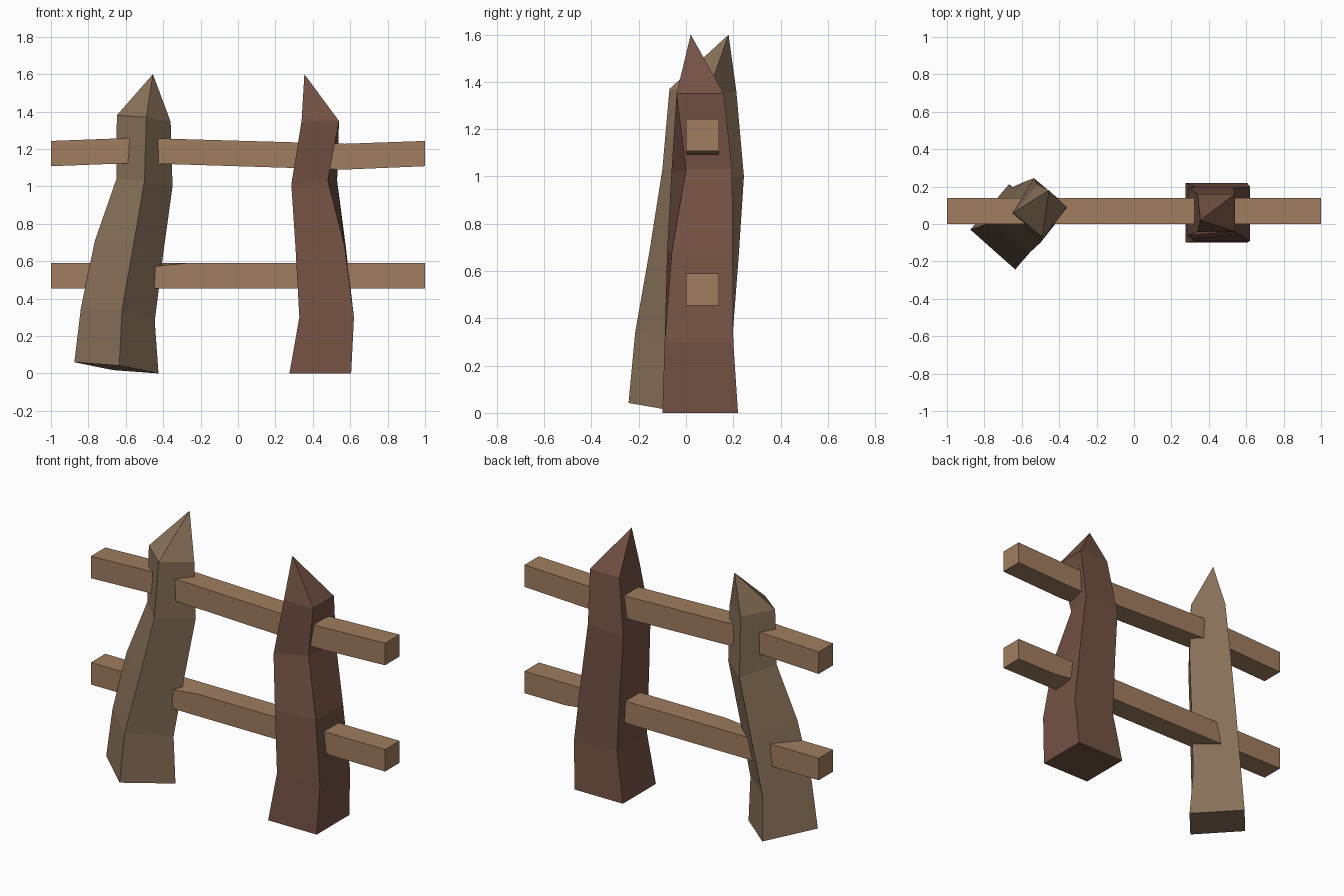
import bpy, bmesh


def material(name, rgb):
    m = bpy.data.materials.new(name)
    m.diffuse_color = (*rgb, 1)
    return m


def loft(name, rings, mat, apex=None):
    """Skin four-cornered rings; close with a cap or a pointed tip."""
    bm = bmesh.new()
    loops = [[bm.verts.new(p) for p in ring] for ring in rings]
    for a, b in zip(loops, loops[1:]):
        for i in range(4):
            j = (i + 1) % 4
            bm.faces.new((a[i], a[j], b[j], b[i]))
    bm.faces.new(loops[0])
    if apex:
        tip = bm.verts.new(apex)
        for i in range(4):
            bm.faces.new((loops[-1][i], loops[-1][(i + 1) % 4], tip))
    else:
        bm.faces.new(loops[-1])
    bmesh.ops.recalc_face_normals(bm, faces=bm.faces)
    me = bpy.data.meshes.new(name)
    bm.to_mesh(me)
    bm.free()
    me.materials.append(mat)
    ob = bpy.data.objects.new(name, me)
    bpy.context.collection.objects.link(ob)
    return ob


def box_ring(x0, x1, y0, y1, z):
    return [(x0, y0, z), (x1, y0, z), (x1, y1, z), (x0, y1, z)]


def rail_ring(x, z0, z1, chip_top=0, chip_low=0):
    return [(x, 0, z0), (x, 0.14, z0 + chip_low), (x, 0.14, z1), (x, 0, z1 - chip_top)]


rail_wood = material("rail_wood", (0.352, 0.205, 0.114))
pale_wood = material("pale_wood", (0.25, 0.165, 0.1))
red_wood = material("red_wood", (0.175, 0.086, 0.058))

# Right post: upright, dented at its front right corner
loft("right_post", [
    box_ring(0.275, 0.605, -0.10, 0.22, 0),
    box_ring(0.328, 0.62, -0.09, 0.20, 0.30),
    [(0.307, -0.08, 0.68), (0.57, -0.06, 0.68), (0.576, 0.197, 0.68), (0.31, 0.197, 0.68)],
    [(0.285, -0.062, 1.01), (0.48, 0.0, 1.03), (0.53, 0.195, 1.03), (0.29, 0.195, 1.01)],
    box_ring(0.34, 0.54, -0.04, 0.16, 1.35),
], red_wood, apex=(0.355, 0.02, 1.6))

# Left post: turned and leaning; corners run left, front, right, back
loft("left_post", [
    [(-0.875, -0.03, 0.06), (-0.635, -0.243, 0.042), (-0.425, 0.0, 0.0), (-0.668, 0.213, 0.018)],
    [(-0.84, -0.02, 0.35), (-0.62, -0.215, 0.34), (-0.445, 0.01, 0.28), (-0.655, 0.195, 0.30)],
    [(-0.765, 0.01, 0.71), (-0.56, -0.155, 0.68), (-0.40, 0.05, 0.64), (-0.595, 0.222, 0.65)],
    [(-0.65, 0.05, 1.04), (-0.50, -0.10, 1.03), (-0.35, 0.09, 1.0), (-0.535, 0.245, 1.0)],
    [(-0.648, 0.06, 1.38), (-0.49, -0.07, 1.37), (-0.36, 0.09, 1.345), (-0.52, 0.213, 1.36)],
], pale_wood, apex=(-0.455, 0.18, 1.6))

# Rails: square bars, the upper slightly kinked, the lower with chipped corners
loft("upper_rail", [
    rail_ring(-1, 1.108, 1.243), rail_ring(-0.55, 1.125, 1.26),
    rail_ring(0.57, 1.09, 1.228), rail_ring(1, 1.108, 1.243),
], rail_wood)
loft("lower_rail", [
    rail_ring(-1, 0.455, 0.59), rail_ring(-0.6, 0.455, 0.59),
    rail_ring(-0.47, 0.455, 0.59, chip_top=0.02), rail_ring(-0.27, 0.455, 0.59),
    rail_ring(0.3, 0.455, 0.59), rail_ring(0.52, 0.455, 0.59, chip_low=0.025),
    rail_ring(0.72, 0.455, 0.59), rail_ring(1, 0.455, 0.59),
], rail_wood)
